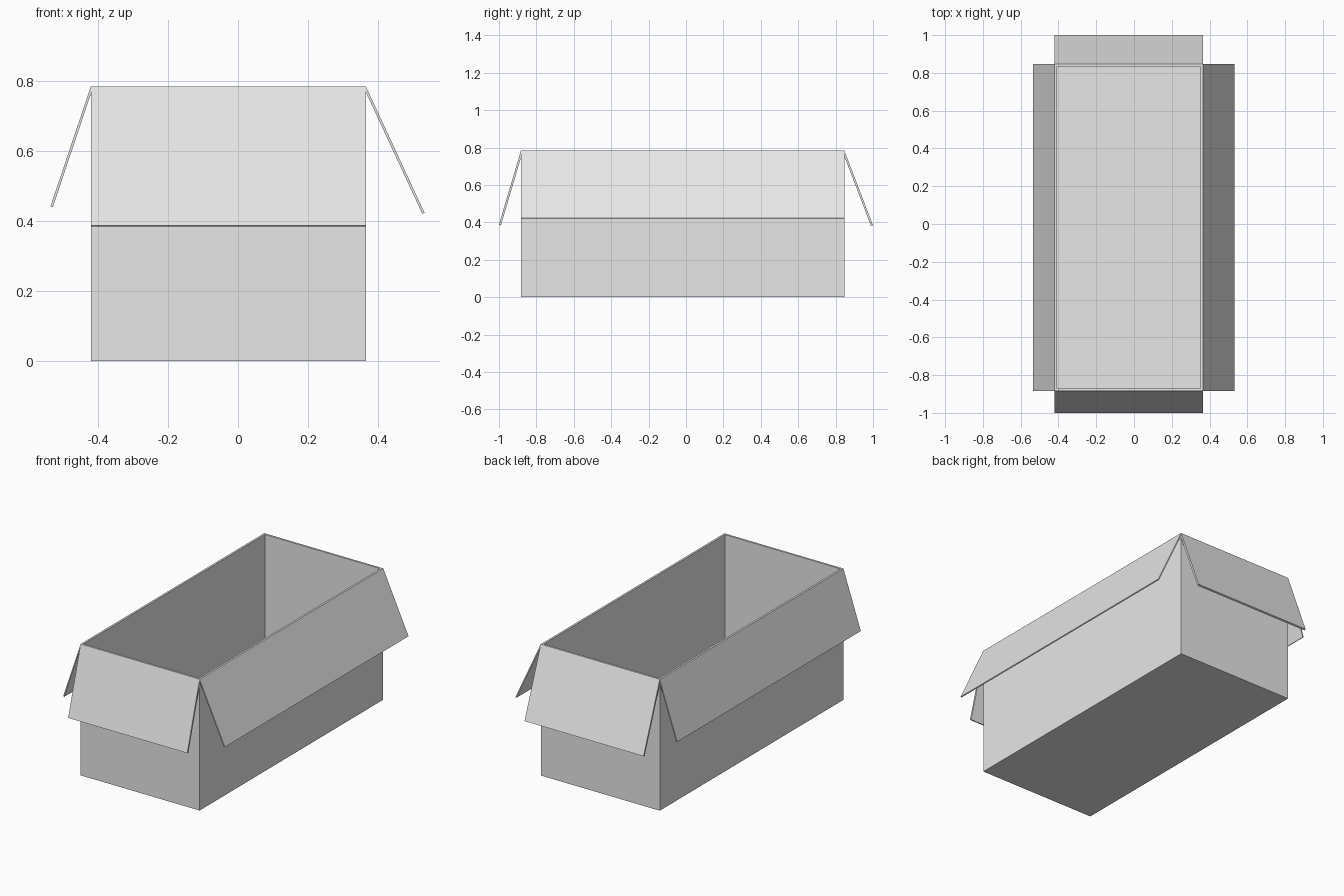
import bpy, bmesh
from mathutils import Vector

cube = bpy.data.objects.get("Cube")
if cube:
    bpy.data.objects.remove(cube, do_unlink=True)

X0, X1 = -0.42, 0.365
Y0, Y1 = -0.883, 0.847
TOP, WALL = 0.783, 0.012

# Plain card colour
card = bpy.data.materials.new("light grey card")
card.use_nodes = True
colour = (0.8, 0.8, 0.8, 1)
card.diffuse_color = colour
card.node_tree.nodes["Principled BSDF"].inputs["Base Color"].default_value = colour


def finish(name, bm):
    bmesh.ops.recalc_face_normals(bm, faces=bm.faces)
    mesh = bpy.data.meshes.new(name)
    bm.to_mesh(mesh)
    bm.free()
    mesh.materials.append(card)
    obj = bpy.data.objects.new(name, mesh)
    bpy.context.collection.objects.link(obj)


def prism(points, along):
    """Extrude a flat polygon along a vector."""
    bm = bmesh.new()
    face = bm.faces.new([bm.verts.new(p) for p in points])
    out = bmesh.ops.extrude_face_region(bm, geom=[face])["geom"]
    verts = [v for v in out if isinstance(v, bmesh.types.BMVert)]
    bmesh.ops.translate(bm, verts=verts, vec=along)
    bmesh.ops.recalc_face_normals(bm, faces=bm.faces)
    return bm


# Open box: inset the top face, then push it down to the floor
bm = prism([(X0, Y0, 0), (X1, Y0, 0), (X1, Y1, 0), (X0, Y1, 0)], (0, 0, TOP))
top = max(bm.faces, key=lambda f: f.calc_center_median().z)
bmesh.ops.inset_individual(bm, faces=[top], thickness=WALL, use_even_offset=True)
floor = bmesh.ops.extrude_discrete_faces(bm, faces=[top])["faces"][0]
bmesh.ops.translate(bm, verts=floor.verts, vec=(0, 0, WALL - TOP))
finish("box_body", bm)


def flap(name, start, end, tip, drop, thickness):
    """Thin panel hinged on a top edge and hanging outwards to the tip offset."""
    a, b = Vector(start), Vector(end)
    slope = Vector(tip) - Vector((0, 0, drop))
    inward = slope.cross(b - a).normalized() * thickness
    if inward.dot(Vector(tip)) > 0:
        inward.negate()
    finish(name, prism([a, a + slope, a + slope + inward, a + inward], b - a))


# Four folded-out flaps
flap("right_flap", (X0, Y0, TOP), (X0, Y1, TOP), (-0.115, 0, 0), 0.342, 0.007)
flap("left_flap", (X1, Y0, TOP), (X1, Y1, TOP), (0.167, 0, 0), 0.36, 0.007)
flap("front_flap", (X0, Y0, TOP), (X1, Y0, TOP), (0, -0.117, 0), 0.396, 0.011)
flap("back_flap", (X0, Y1, TOP), (X1, Y1, TOP), (0, 0.153, 0), 0.4, 0.011)
